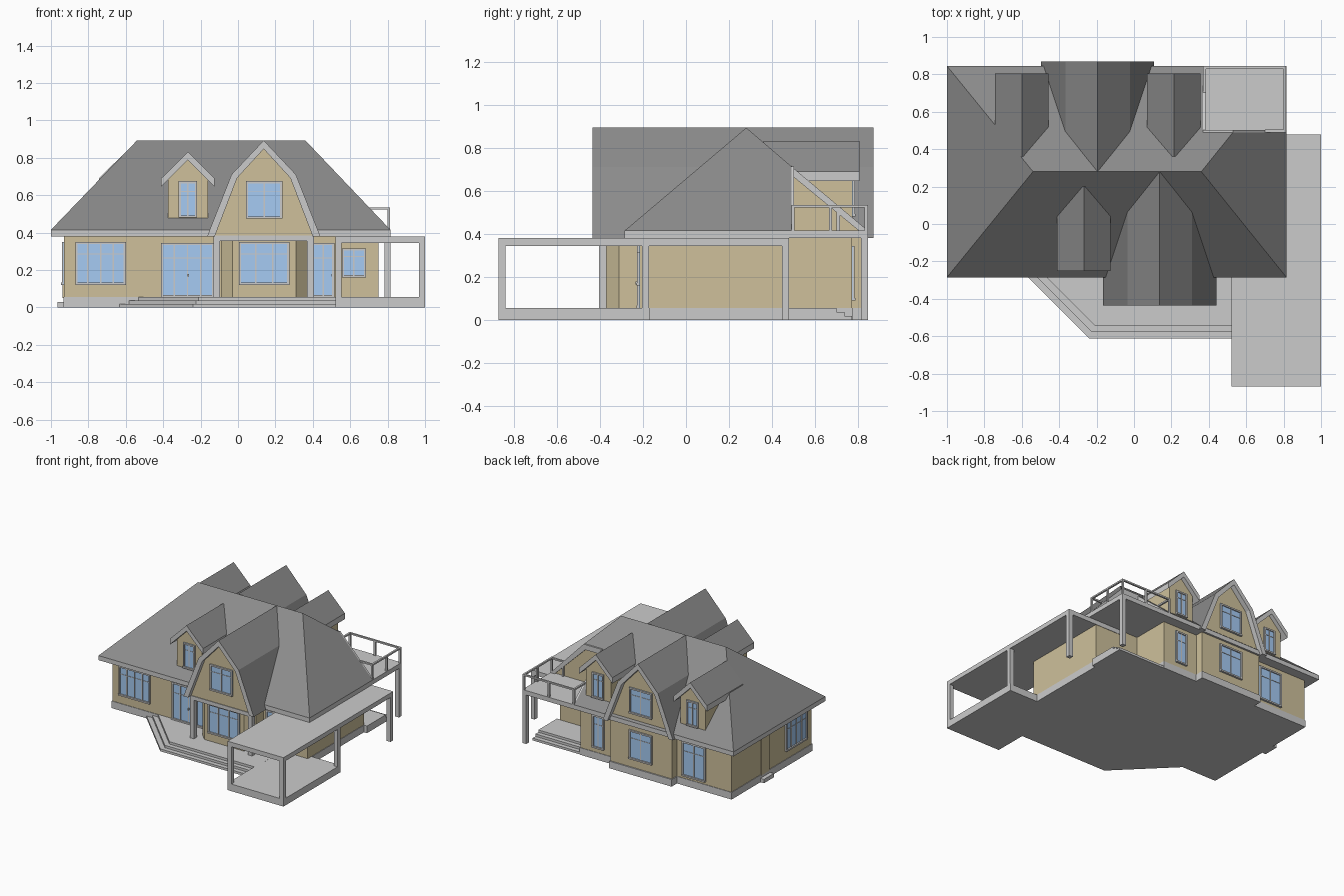
import bpy, bmesh
from mathutils import Vector

if "Cube" in bpy.data.objects:
    bpy.data.objects.remove(bpy.data.objects["Cube"])


def mat(name, rgb):
    m = bpy.data.materials.new(name)
    m.diffuse_color = (*rgb, 1)
    m.use_nodes = True
    m.node_tree.nodes["Principled BSDF"].inputs["Base Color"].default_value = m.diffuse_color
    return m


WALL = mat("wall_tan", (0.62, 0.53, 0.33))
ROOF = mat("roof_dark", (0.26, 0.26, 0.26))
GLASS = mat("glass_blue", (0.38, 0.6, 0.9))
TRIM = mat("trim_grey", (0.66, 0.66, 0.66))


def finish(name, bm, mats, roof=False):
    bmesh.ops.recalc_face_normals(bm, faces=bm.faces)
    bm.normal_update()
    if roof:  # up-facing slopes dark, edges and undersides trim
        for f in bm.faces:
            f.material_index = 1 if f.normal.z > 0.1 else 0
    me = bpy.data.meshes.new(name)
    bm.to_mesh(me)
    bm.free()
    for m in mats:
        me.materials.append(m)
    ob = bpy.data.objects.new(name, me)
    bpy.context.collection.objects.link(ob)
    return ob


def add_box(bm, x0, x1, y0, y1, z0, z1, mi=0):
    r = bmesh.ops.create_cube(bm, size=1)
    for v in r["verts"]:
        v.co = Vector(((x0, x1)[v.co.x > 0], (y0, y1)[v.co.y > 0], (z0, z1)[v.co.z > 0]))
    for f in {f for v in r["verts"] for f in v.link_faces}:
        f.material_index = mi


def boxes(name, items, m=TRIM):
    bm = bmesh.new()
    for b in items:
        add_box(bm, *b)
    return finish(name, bm, [m])


def prism(name, pts, axis, a, b, m=TRIM, roof=False):
    """Extrude a 2D outline along an axis from a to b."""
    put = {"x": lambda p, t: (t, p[0], p[1]), "y": lambda p, t: (p[0], t, p[1]),
           "z": lambda p, t: (p[0], p[1], t)}[axis]
    bm = bmesh.new()
    lo = [bm.verts.new(put(p, a)) for p in pts]
    hi = [bm.verts.new(put(p, b)) for p in pts]
    n = len(pts)
    bm.faces.new(lo)
    bm.faces.new(hi[::-1])
    for i in range(n):
        bm.faces.new((lo[i], hi[i], hi[(i + 1) % n], lo[(i + 1) % n]))
    return finish(name, bm, [TRIM, ROOF] if roof else [m], roof)


def window(name, side, plane, u, w, z0, z1, panes=2, bar=True):
    """Framed window on a wall; side is the outward direction."""
    bm = bmesh.new()
    s = -1 if side[0] == "-" else 1

    def part(u0, u1, d, za, zb, mi=0):
        p, q = sorted((plane - s * 0.005, plane + s * d))
        if side[1] == "y":
            add_box(bm, u0, u1, p, q, za, zb, mi)
        else:
            add_box(bm, p, q, u0, u1, za, zb, mi)
    a, b, t = u - w / 2, u + w / 2, 0.012
    part(a, b, 0.004, z0, z1, 1)
    part(a, a + t, 0.012, z0, z1)
    part(b - t, b, 0.012, z0, z1)
    part(a, b, 0.012, z1 - t, z1)
    part(a, b, 0.016, z0, z0 + t)
    for i in range(1, panes):
        c = a + w * i / panes
        part(c - 0.004, c + 0.004, 0.009, z0, z1)
    if bar:
        c = z0 + (z1 - z0) * 0.72
        part(a, b, 0.007, c - 0.002, c + 0.002)
    finish(name, bm, [TRIM, GLASS])


# House body and plinth
plan = [(-.93, -.215), (.75, -.215), (.75, .475), (.37, .475), (.37, .77), (-.93, .77)]
prism("house_walls", plan, "z", .05, .385, WALL)
prism("house_plinth", [(x + (.004 if x > 0 else -.004), y + (.004 if y > 0 else -.004))
                       for x, y in plan], "z", 0, .055)
boxes("back_bay_walls", [(-.46, .07, .7, .83, .05, .385)], WALL)
boxes("back_bay_plinth", [(-.465, .075, .7, .84, 0, .055)])
prism("front_bay_walls", [(-.09, -.2), (-.09, -.31), (-.03, -.37), (.31, -.37), (.37, -.31),
                          (.37, -.2)], "z", .05, .385, WALL)

# Hipped main roof with the balcony corner cut away
E = [(-1, -.285), (.815, -.285), (.815, .49), (.37, .49), (.37, .845), (-1, .845)]
co = [(x, y, .38) for x, y in E] + [(x, y, .415) for x, y in E] + \
     [(-.54, .28, .893), (.36, .28, .893), (.529, .49, .713), (.37, .49, .713)]
bm = bmesh.new()
V = [bm.verts.new(c) for c in co]
A, B, P, Q = 12, 13, 14, 15
faces = [range(6), (6, 7, B, A), (7, 8, P, B), (B, P, Q, 10, 11, A), (11, 6, A),
         (8, 9, Q, P), (9, 10, Q)]
faces += [(i, (i + 1) % 6, 6 + (i + 1) % 6, 6 + i) for i in range(6)]
for f in faces:
    bm.faces.new([V[i] for i in f])
roof = finish("main_roof", bm, [TRIM, ROOF, WALL], True)
for i in (5, 6):
    roof.data.polygons[i].material_index = 2
prism("rake_trim_side", [(.49, .713), (.845, .415), (.845, .38), (.49, .672)], "x", .37, .382)
prism("rake_trim_back", [(.37, .713), (.529, .713), (.815, .415), (.815, .38), (.515, .672),
                         (.37, .672)], "y", .49, .502)

# Large gambrel gables, front and back
for name, cx, y_roof, y_wall in (("front", .1375, -.435, -.4), ("back", -.195, .87, .83)):
    half = [(.3025, .38), (.1725, .71), (0, .893)]
    inner = [(.262, .38), (.142, .692), (0, .847)]
    outer = [(cx + x, z) for x, z in half] + [(cx - x, z) for x, z in half[1::-1]]
    inn = [(cx + x, z) for x, z in inner] + [(cx - x, z) for x, z in inner[1::-1]]
    prism(name + "_gambrel_roof", outer + inn[::-1], "y", y_roof, .28, roof=True)
    prism(name + "_gable_wall", inn, "y", y_wall, .28, WALL)
boxes("front_gable_beam", [(-.13, .405, -.405, -.37, .355, .385)])
boxes("front_gable_posts", [(x, x + .035, -.405, -.37, .05, .385) for x in (-.13, .37)])

# Small dormers
for name, cx, s, y_roof, y_wall, y_in in (("front", -.268, -1, -.25, -.212, .2),
                                          ("back_right", .213, 1, .805, .772, .36),
                                          ("back_left", -.6, 1, .805, .772, .36)):
    prism(name + "_dormer_roof", [(cx - .143, .69), (cx, .832), (cx + .143, .69), (cx + .143, .645),
                                  (cx, .788), (cx - .143, .645)], "y", y_roof, y_in, roof=True)
    prism(name + "_dormer_wall", [(cx - .107, .45), (cx - .107, .681), (cx, .788), (cx + .107, .681),
                                  (cx + .107, .45)], "y", y_wall, y_in, WALL)
    window(name + "_dormer_window", "-y" if s < 0 else "+y", y_wall, cx, .1, .48, .675, 2)

# Windows and doors
F, K, L = "-y", "+y", "-x"
for w in [("front_left_window", F, -.215, -.735, .27, .12, .35, 4),
          ("front_french_door", F, -.215, -.27, .285, .055, .345, 4),
          ("front_right_door", F, -.215, .455, .12, .055, .345, 2),
          ("front_small_window", F, -.215, .62, .13, .16, .315, 2),
          ("front_bay_window", F, -.37, .14, .27, .12, .35, 3),
          ("front_gable_window", F, -.4, .14, .195, .475, .675, 2),
          ("back_left_window", K, .77, -.61, .2, .075, .345, 2),
          ("back_right_window", K, .77, .213, .1, .09, .345, 2),
          ("back_bay_window", K, .83, -.195, .2, .12, .345, 2),
          ("back_gable_window", K, .83, -.195, .195, .475, .675, 2),
          ("left_window", L, -.93, -.02, .26, .12, .35, 4)]:
    window(*w)
boxes("left_door", [(-.937, -.92, .31, .41, .05, .33)], WALL)
boxes("left_door_step", [(-.965, -.92, .3, .42, 0, .03)])
boxes("door_handles", [(-.27, -.262, -.235, -.215, .165, .18), (.5, .508, -.235, -.215, .165, .18)])

# Front porch with chamfered steps
for i in range(3):
    d, z = .035 * i, .0185 * (i + 1)
    cx, cy = -.24 + .015 * i, -.612 + d
    prism("porch_step_%d" % (i + 1), [(.53, cy), (cx, cy), (cx - (-.2 - cy), -.2), (.53, -.2)],
          "z", 0, z)

# Carport: base, flat roof and posts
boxes("carport_base", [(.52, 1, -.87, -.17, 0, .055)])
boxes("carport_roof", [(.52, 1, -.87, .478, .345, .38)])
boxes("carport_posts", [(x, x + .033, y, y + .033, 0, .35) for x, y in
                        ((.52, -.87), (.967, -.87), (.967, -.205), (.967, .445))])

# Back terrace with steps
boxes("back_terrace", [(.36, .78, .47, .70, 0, .055), (.36, .78, .47, .735, 0, .037),
                       (.36, .78, .47, .77, 0, .018)])

# Balcony slab, corner post and railing
boxes("balcony_slab", [(.37, .815, .48, .845, .38, .415)])
boxes("balcony_post", [(.782, .815, .812, .845, 0, .385)])
posts = [(.37, .70), (.37, .83), (.585, .83), (.8, .83), (.8, .665), (.8, .49), (.70, .49)]
boxes("balcony_railing", [(x, x + .014, y, y + .014, .4, .535) for x, y in posts] +
      [(.37, .814, .83, .844, .523, .535), (.8, .814, .49, .844, .523, .535),
       (.37, .384, .70, .844, .523, .535), (.70, .814, .49, .504, .523, .535)])
